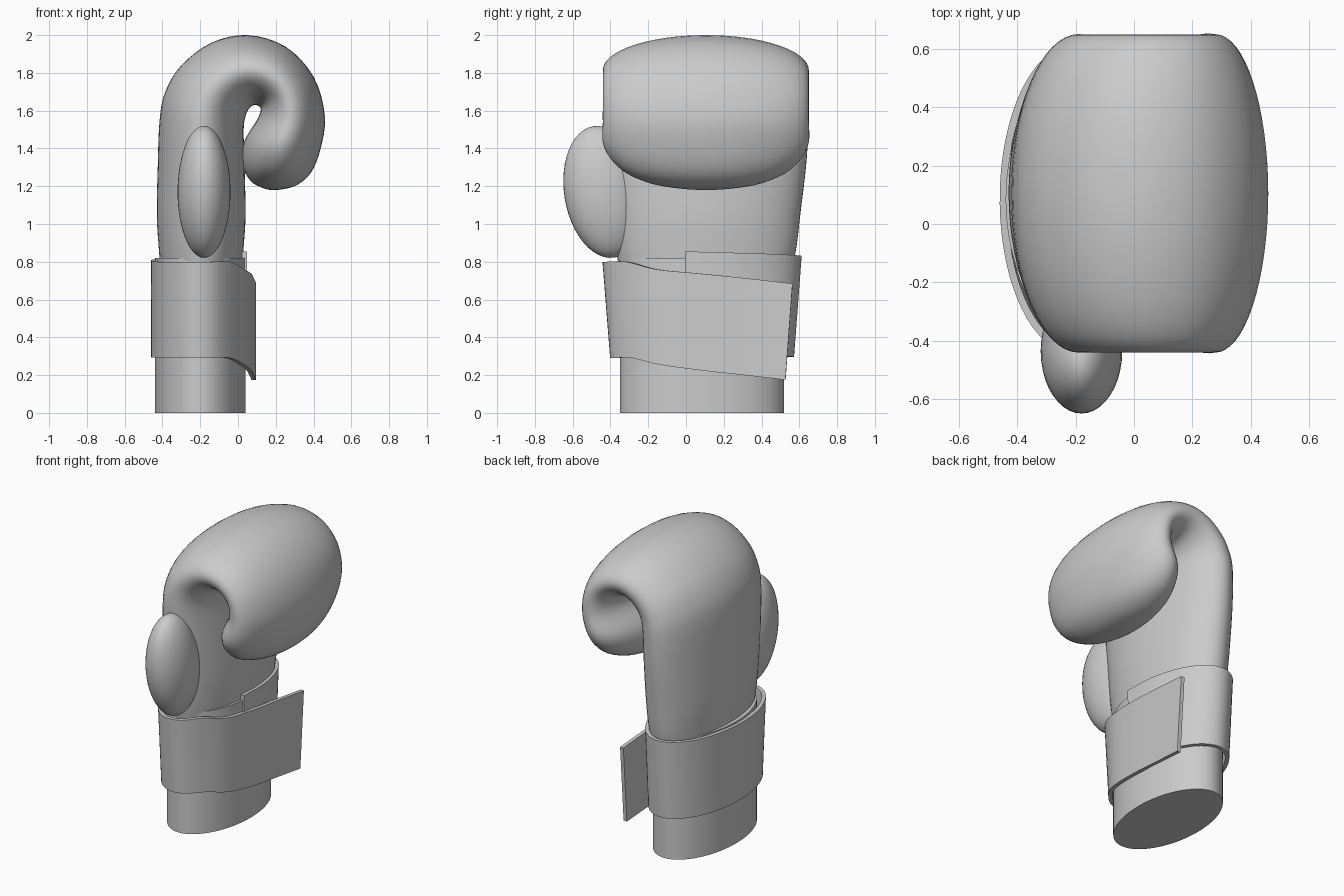
import bpy, bmesh
from math import cos, sin, pi, radians
from mathutils import Vector

if "Cube" in bpy.data.objects:
    bpy.data.objects.remove(bpy.data.objects["Cube"])


def finish(name, bm, angle=40):
    bmesh.ops.recalc_face_normals(bm, faces=bm.faces)
    me = bpy.data.meshes.new(name)
    bm.to_mesh(me)
    bm.free()
    ob = bpy.data.objects.new(name, me)
    bpy.context.collection.objects.link(ob)
    bpy.ops.object.select_all(action='DESELECT')
    ob.select_set(True)
    bpy.context.view_layer.objects.active = ob
    bpy.ops.object.shade_smooth_by_angle(angle=radians(angle))
    return ob


def skin(bm, rings):
    """Join closed rings of points into a capped tube."""
    vs = [[bm.verts.new(p) for p in r] for r in rings]
    n = len(vs[0])
    for a, b in zip(vs, vs[1:]):
        for i in range(n):
            j = (i + 1) % n
            bm.faces.new((a[i], a[j], b[j], b[i]))
    bm.faces.new(vs[0][::-1])
    bm.faces.new(vs[-1])


def smooth_path(pts, steps):
    """Catmull-Rom interpolation of tuples of any length."""
    pts = [Vector(p) for p in pts]
    out = []
    for i in range(len(pts) - 1):
        a, b, c, d = (pts[max(i - 1, 0)], pts[i], pts[i + 1], pts[min(i + 2, len(pts) - 1)])
        for s in range(steps):
            t = s / steps
            out.append(0.5 * (2 * b + (c - a) * t + (2 * a - 5 * b + 4 * c - d) * t * t
                              + (3 * b - a - 3 * c + d) * t ** 3))
    return out + [pts[-1]]


# Padded hand with curled fingers: outer x, z, inner x, z, half width in y
sections = [
    (-0.41, 0.76, 0.02, 0.76, 0.455),
    (-0.42, 0.88, 0.03, 0.88, 0.48),
    (-0.43, 1.05, 0.04, 1.05, 0.50),
    (-0.425, 1.30, 0.035, 1.30, 0.53),
    (-0.415, 1.55, 0.03, 1.50, 0.545),
    (-0.385, 1.70, 0.04, 1.57, 0.545),
    (-0.30, 1.84, 0.055, 1.605, 0.545),
    (-0.14, 1.96, 0.075, 1.625, 0.545),
    (0.05, 2.00, 0.095, 1.63, 0.545),
    (0.25, 1.94, 0.115, 1.62, 0.545),
    (0.40, 1.78, 0.12, 1.60, 0.545),
    (0.46, 1.57, 0.10, 1.55, 0.545),
    (0.435, 1.39, 0.03, 1.43, 0.54),
    (0.385, 1.27, 0.025, 1.31, 0.45),
    (0.31, 1.205, 0.065, 1.23, 0.30),
    (0.23, 1.183, 0.12, 1.195, 0.14),
    (0.18, 1.18, 0.17, 1.18, 0.01),
]
N = 64
rings = []
for xo, zo, xi, zi, w in smooth_path(sections, 4):
    c = Vector(((xo + xi) / 2, 0.105, (zo + zi) / 2))
    h = Vector(((xo - xi) / 2, 0, (zo - zi) / 2))
    rings.append([c + h * cos(2 * pi * k / N) + Vector((0, w * sin(2 * pi * k / N), 0))
                  for k in range(N)])
bm = bmesh.new()
skin(bm, rings)
finish("padded_hand", bm, 60)

# Thumb, leaning out from the palm
bm = bmesh.new()
bmesh.ops.create_uvsphere(bm, u_segments=40, v_segments=24, radius=1)
thumb = finish("thumb", bm, 60)
thumb.scale = (0.14, 0.21, 0.352)
thumb.location = (-0.18, -0.435, 1.17)
thumb.rotation_euler = (radians(9), 0, 0)

# Wrist sleeve
bm = bmesh.new()
skin(bm, [[(-0.2 + 0.24 * cos(2 * pi * k / N), 0.085 + 0.435 * sin(2 * pi * k / N), z)
           for k in range(N)] for z in (0, 0.82)])
finish("wrist_sleeve", bm)

# Strap: starts on the palm, winds once round the wrist, ends in a loose flap
# Path rows are x, y, bottom z, top z
turn = []
for k in range(14):
    t = radians(-10 + 320 * k / 13)
    top = 0.855 - 0.055 * min(1, k / 9)
    turn.append((-0.205 + 0.243 * cos(t), 0.085 + 0.505 * sin(t), 0.30 - 0.01 * k / 13, top))
turn += [(0.022, -0.15, 0.255, 0.76), (0.058, 0.08, 0.225, 0.737),
         (0.072, 0.32, 0.20, 0.712), (0.084, 0.555, 0.175, 0.685)]
path = smooth_path(turn, 5)
rings = []
for i, (x, y, zb, zt) in enumerate(path):
    a, b = path[max(i - 1, 0)], path[min(i + 1, len(path) - 1)]
    nrm = Vector((b[1] - a[1], a[0] - b[0], 0)).normalized() * 0.0125
    top = Vector((x, 0.085 + (y - 0.085) * 1.02, zt))
    low = Vector((x, 0.085 + (y - 0.085) * 0.94, zb))
    rings.append([low - nrm, low + nrm, top + nrm, top - nrm])
bm = bmesh.new()
skin(bm, rings)
finish("wrist_strap", bm, 30)
